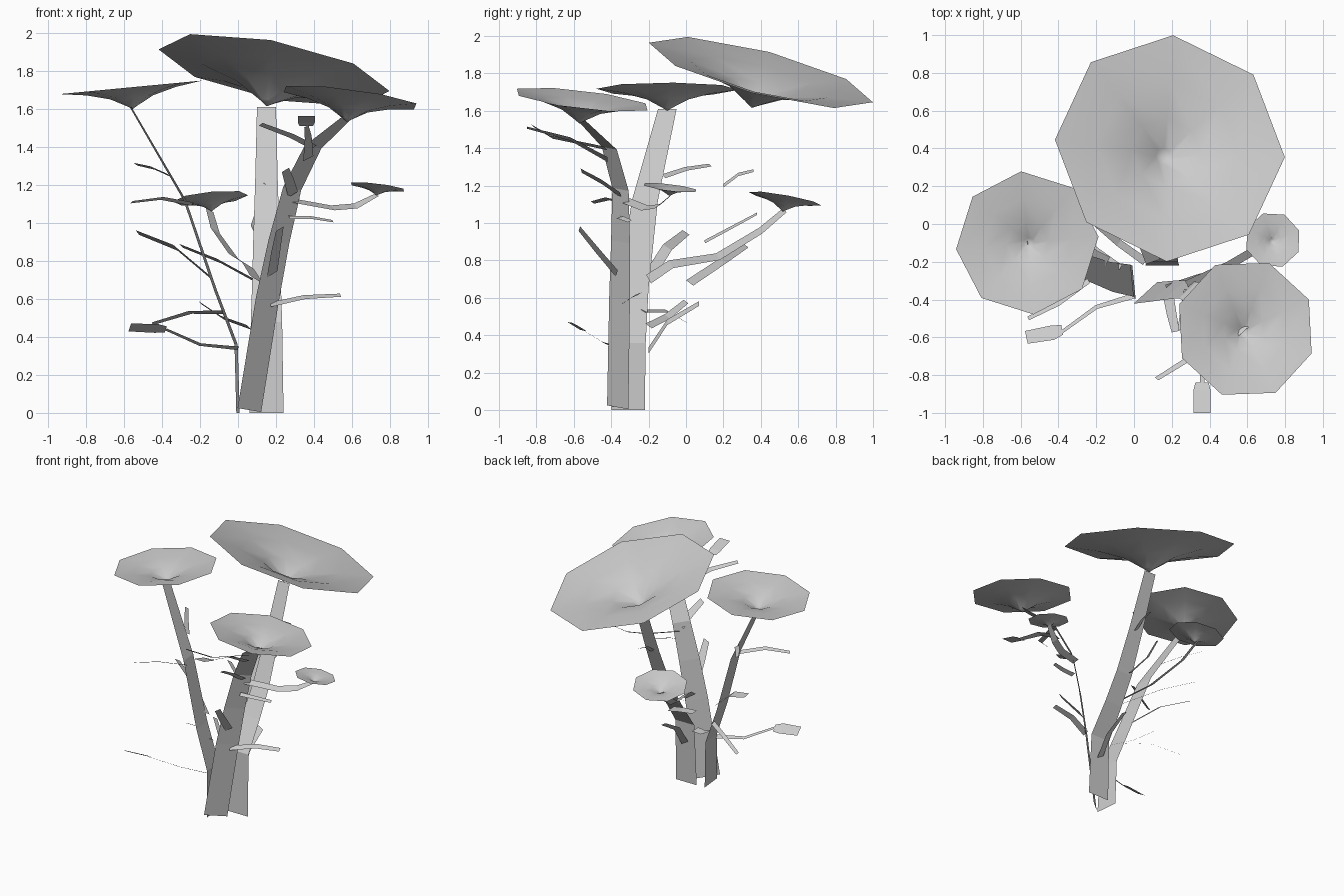
import bpy, math
from mathutils import Vector


def make(name, verts, faces, smooth=True):
    me = bpy.data.meshes.new(name)
    me.from_pydata([tuple(v) for v in verts], [], faces)
    me.update()
    ob = bpy.data.objects.new(name, me)
    bpy.context.collection.objects.link(ob)
    for p in me.polygons:
        p.use_smooth = smooth
    return ob


def ribbon(name, path, widths, side=None, tilt=0.6):
    """Flat strip along a path; side is the width direction."""
    pts = [Vector(p) for p in path]
    d = pts[-1] - pts[0]
    if side is None:
        side = Vector((-d.y, d.x, 0)).normalized() + Vector((0, 0, tilt))
    side = Vector(side).normalized()
    verts = []
    for p, w in zip(pts, widths):
        verts += [p - side * w / 2, p + side * w / 2]
    faces = [(2*i, 2*i+1, 2*i+3, 2*i+2) for i in range(len(pts) - 1)]
    return make(name, verts, faces, False)


def cap(name, centre, radius, slope, depth, phase):
    """Open eight-sided funnel, tilted by its x and y slope."""
    c = Vector(centre)
    q = Vector((0, 0, 1)).rotation_difference(Vector((-slope[0], -slope[1], 1)))
    profile = [(0.07, 0.86), (0.3, 0.46), (0.62, 0.18), (1, 0)]
    verts = [c + q @ Vector((0, 0, -depth))]
    for r, h in profile:
        for k in range(8):
            a = math.radians(phase + 45 * k)
            verts.append(c + q @ Vector((radius*r*math.cos(a), radius*r*math.sin(a), -depth*h)))
    faces = [(0, 1 + k, 1 + (k+1) % 8) for k in range(8)]
    for j in range(len(profile) - 1):
        b = 1 + 8*j
        faces += [(b+k, b+8+k, b+8+(k+1) % 8, b+(k+1) % 8) for k in range(8)]
    return make(name, verts, faces)


# Three ribbon trunks
ribbon("left_trunk", [(0, -.31, 0), (-.01, -.3, .36), (-.12, -.28, .65), (-.28, -.22, 1.12), (-.565, -.1, 1.61)],
       [.18, .17, .16, .14, .1], (-.1, 1, 0))
ribbon("right_trunk", [(.06, -.365, .015), (.155, -.355, .6), (.215, -.35, .9), (.285, -.35, 1.18), (.395, -.41, 1.4), (.58, -.57, 1.56)],
       [.17, .165, .15, .13, .12, .07], (.12, .11, -.02))
ribbon("back_trunk", [(.15, -.22, 0), (.15, -.2, .48), (.15, -.05, .7), (.15, .07, .9), (.15, .2, 1.2), (.15, .36, 1.61)],
       [.18, .165, .15, .14, .12, .1], (1, 0, 0))

# Funnel caps
cap("back_large_cap", (.19, .4, 1.805), .62, (-.2, -.26), .2, 87)
cap("left_cap", (-.565, -.1, 1.715), .38, (.095, 0), .115, 95)
cap("right_cap", (.59, -.555, 1.66), .375, (-.13, -.12), .13, 25)
cap("small_right_cap", (.735, -.085, 1.19), .15, (-.12, -.12), .045, 20)
cap("small_back_cap", (-.145, .53, 1.13), .2, (.1, -.18), .07, 95)

# Branches carrying the small caps
ribbon("right_cap_branch", [(.28, -.32, 1.12), (.5, -.22, 1.08), (.62, -.15, 1.09), (.735, -.08, 1.15)],
       [.05, .05, .05, .03])
ribbon("back_cap_branch", [(.1, -.2, .7), (.05, -.08, .78), (-.02, .17, .82), (-.12, .4, .96), (-.15, .53, 1.07)],
       [.09, .08, .07, .06, .05])

# Side twigs: start, middle, end, width
twigs = [
    ((-.07, -.23, .53), (-.25, -.1, .53), (-.45, 0, .47), .03),
    ((-.14, -.2, .71), (-.33, -.1, .87), (-.53, 0, .95), .06),
    ((-.24, -.3, 1.1), (-.4, -.42, 1.13), (-.56, -.5, 1.11), .03),
    ((-.36, -.12, 1.25), (-.45, 0, 1.29), (-.54, .13, 1.31), .035),
    ((.17, -.34, .57), (.35, -.28, .61), (.54, -.25, .62), .04),
    ((.27, -.36, 1.03), (.38, -.35, 1.03), (.5, -.3, 1.01), .03),
    ((.18, -.37, .73), (.2, -.48, .86), (.22, -.57, .97), .06),
    ((.29, -.35, 1.15), (.27, -.45, 1.22), (.25, -.56, 1.28), .055),
    ((.4, -.43, 1.4), (.28, -.72, 1.46), (.12, -.82, 1.52), .035),
    ((.15, -.2, .32), (.15, -.1, .47), (.15, .07, .57), .06),
    ((.12, .02, .68), (-.1, .2, .8), (-.3, .32, .88), .05),
    ((.12, .1, .9), (.08, .25, .98), (.1, .38, 1.05), .03),
    ((.15, .2, 1.2), (.15, .28, 1.26), (.15, .36, 1.28), .035),
    ((.06, -.2, .45), (-.08, -.1, .5), (-.2, 0, .58), .045),
]
for i, (a, b, c, w) in enumerate(twigs):
    ribbon(f"twig_{i + 1}", [a, b, c], [w * 1.1, w, w * .8])

# Twigs ending in broad leaves
ribbon("left_leaf_twig", [(0, -.38, .34), (-.2, -.44, .36), (-.38, -.57, .44)], [.035, .025, .02])
ribbon("left_leaf", [(-.38, -.56, .44), (-.43, -.575, .445), (-.57, -.6, .45)], [.06, .09, .08])
ribbon("front_leaf_twig", [(.37, -.42, 1.34), (.37, -.62, 1.45), (.36, -.85, 1.51)], [.06, .04, .025], (1, 0, .5))
ribbon("front_leaf", [(.36, -.84, 1.51), (.36, -.88, 1.53), (.36, -1, 1.565)], [.07, .09, .09], (1, 0, 0))
